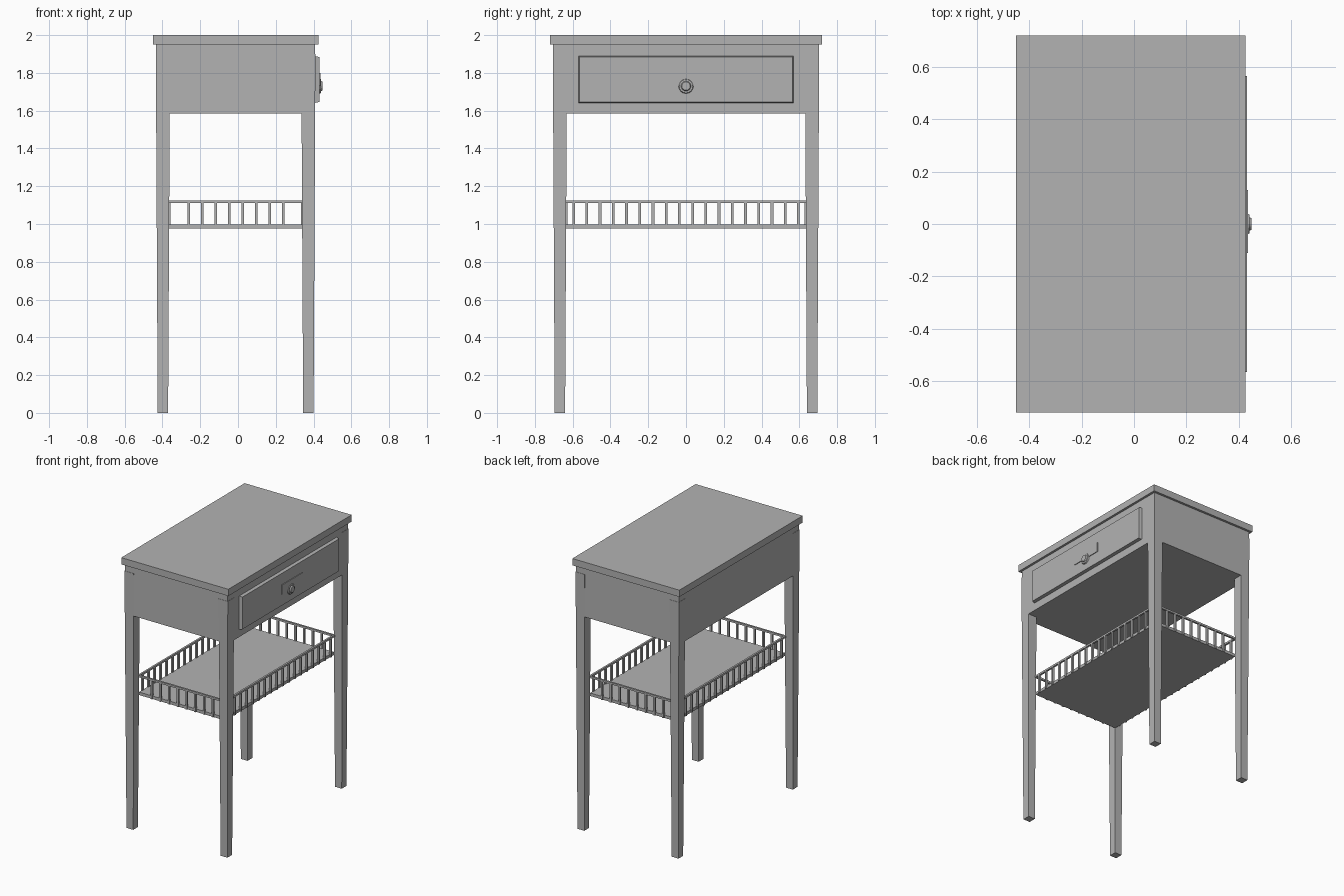
import bpy
import bmesh
from math import pi
from mathutils import Matrix

if "Cube" in bpy.data.objects:
    bpy.data.objects.remove(bpy.data.objects["Cube"], do_unlink=True)

GREY = (0.45, 0.45, 0.45, 1)
grey = bpy.data.materials.new("plain grey")
grey.use_nodes = True
grey.diffuse_color = GREY
grey.node_tree.nodes["Principled BSDF"].inputs["Base Color"].default_value = GREY


def finish(name, bm):
    mesh = bpy.data.meshes.new(name)
    bmesh.ops.recalc_face_normals(bm, faces=bm.faces)
    bm.to_mesh(mesh)
    bm.free()
    mesh.materials.append(grey)
    obj = bpy.data.objects.new(name, mesh)
    bpy.context.collection.objects.link(obj)
    return obj


def add_box(bm, x, y, z):
    """Add a box spanning the given (low, high) ranges."""
    verts = bmesh.ops.create_cube(bm, size=1)["verts"]
    for v in verts:
        for i, (low, high) in enumerate((x, y, z)):
            v.co[i] = high if v.co[i] > 0 else low
    return verts


def box(name, x, y, z):
    bm = bmesh.new()
    add_box(bm, x, y, z)
    return finish(name, bm)


def disc(name, radius, tip, x, z, depth, sides=16):
    """A short turned piece with its axis along x."""
    bm = bmesh.new()
    place = Matrix.Translation((x + depth / 2, 0, z)) @ Matrix.Rotation(pi / 2, 4, "Y")
    bmesh.ops.create_cone(bm, cap_ends=True, segments=sides, radius1=radius,
                          radius2=tip, depth=depth, matrix=place)
    return finish(name, bm)


# Table top and drawer case
box("table_top", (-0.45, 0.425), (-0.72, 0.72), (1.95, 2.0))
box("drawer_case", (-0.433, 0.408), (-0.703, 0.703), (1.585, 1.95))

# Tapered legs
CX, LEG_X, LEG_Y = -0.0125, 0.385, 0.6675
for x_name, sx in (("left", 1), ("right", -1)):
    for y_name, sy in (("front", -1), ("back", 1)):
        bm = bmesh.new()
        x, y = CX + sx * LEG_X, sy * LEG_Y
        for v in add_box(bm, (-1, 1), (-1, 1), (0, 1.9)):
            half = 0.0375 if v.co.z > 1 else 0.0275
            v.co.x, v.co.y = x + v.co.x * half, y + v.co.y * half
        finish(f"{y_name}_{x_name}_leg", bm)

# Shelf
X0, X1, Y1 = -0.365, 0.34, 0.635
box("shelf", (X0, X1), (-Y1, Y1), (0.975, 0.997))

# Gallery rail around the shelf
R = 0.007
bm = bmesh.new()
for x in (X0, X1):
    add_box(bm, (x - R, x + R), (-Y1, Y1), (1.11, 1.124))
for y in (-Y1, Y1):
    add_box(bm, (X0, X1), (y - R, y + R), (1.11, 1.124))
finish("gallery_rail", bm)

# Balusters on all four edges
spots = [(x, -0.595 + 0.07 * i) for x in (X0, X1) for i in range(18)]
spots += [(-0.26 + 0.0714 * i, y) for y in (-Y1, Y1) for i in range(8)]
bm = bmesh.new()
for x, y in spots:
    add_box(bm, (x - R, x + R), (y - R, y + R), (0.975, 1.112))
finish("gallery_balusters", bm)

# Drawer front with a chamfered outer edge
bm = bmesh.new()
for v in add_box(bm, (0.40, 0.431), (-0.57, 0.57), (1.64, 1.89)):
    if v.co.x > 0.42:
        v.co.y *= 0.99
        v.co.z += 0.006 if v.co.z < 1.7 else -0.006
finish("drawer_front", bm)

# Handle plate and round knob
box("handle_plate", (0.43, 0.436), (-0.11, 0.13), (1.73, 1.80))
disc("knob_base", 0.04, 0.036, 0.43, 1.73, 0.01)
disc("knob", 0.028, 0.022, 0.438, 1.73, 0.01)
